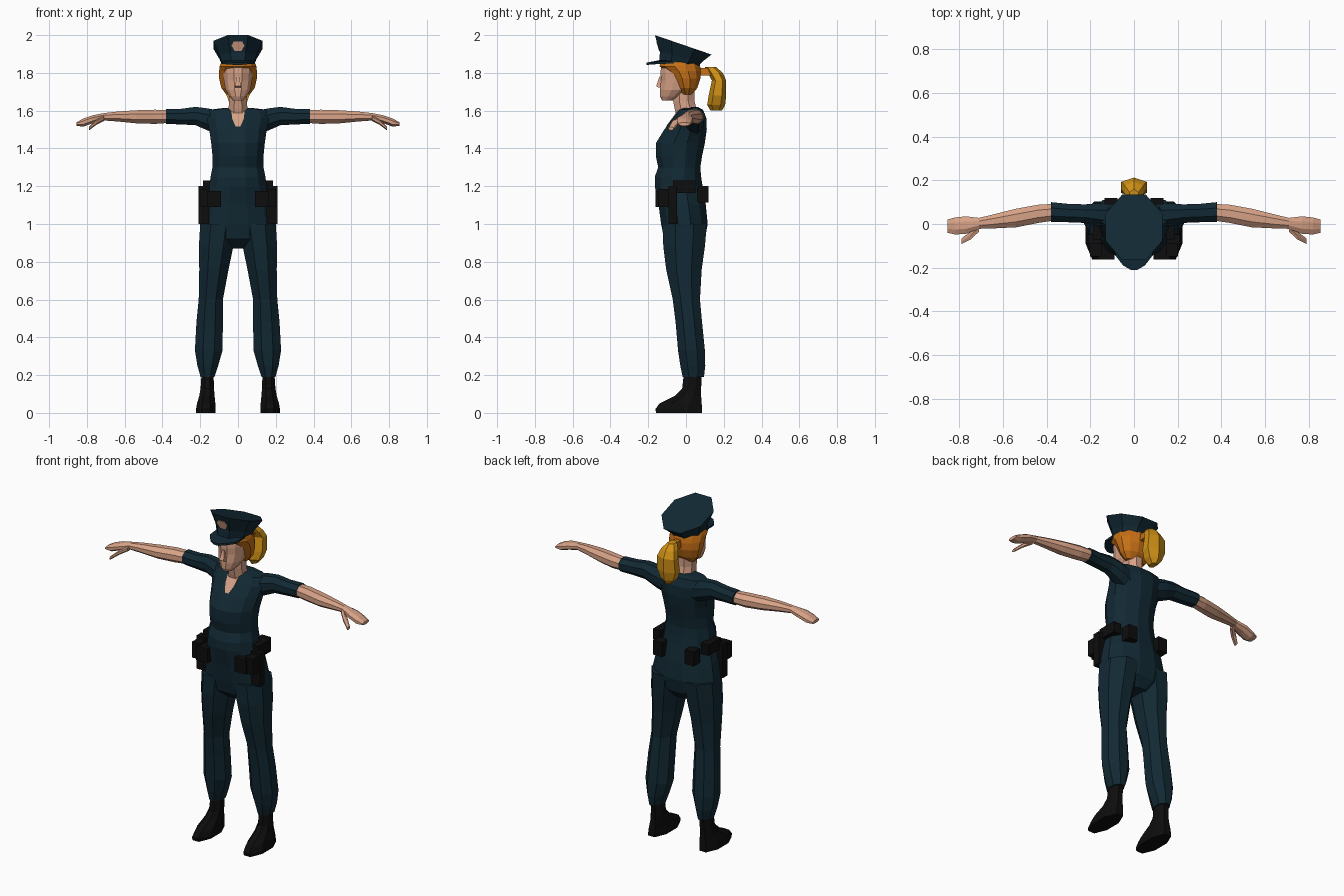
import bpy, bmesh, math


def material(name, rgb):
    m = bpy.data.materials.new(name)
    m.diffuse_color = (*rgb, 1)
    return m


NAVY = material("navy_cloth", (0.006, 0.022, 0.034))
SKIN = material("skin", (0.68, 0.36, 0.24))
BLACK = material("black_leather", (0.004, 0.004, 0.004))
ORANGE = material("orange_hair", (0.56, 0.16, 0.008))
GOLD = material("golden_ponytail", (0.62, 0.28, 0.008))


def ring(a0, a1, b0, b1, n):
    """n-sided ring of (a, b) pairs filling the given box."""
    t = [math.pi / n + 2 * math.pi * i / n for i in range(n)]
    ca, sa = max(abs(math.cos(v)) for v in t), max(abs(math.sin(v)) for v in t)
    return [((a0 + a1) / 2 + (a1 - a0) / 2 * math.cos(v) / ca,
             (b0 + b1) / 2 + (b1 - b0) / 2 * math.sin(v) / sa) for v in t]


def up(rows, n):
    """Rings stacked in z from rows of z, x0, x1, y0, y1."""
    return [[(x, y, z) for x, y in ring(x0, x1, y0, y1, n)] for z, x0, x1, y0, y1 in rows]


def centred(rows, n):
    return up([(z, -w, w, f, b) for z, w, f, b in rows], n)


def along(rows, n):
    """Rings spaced in x from rows of x, y0, y1, z0, z1."""
    return [[(x, y, z) for y, z in ring(y0, y1, z0, z1, n)] for x, y0, y1, z0, z1 in rows]


def tilted(rows, n):
    """Centred rings whose height runs from zf at the front to zb at the back."""
    return [[(x, y, zf + (zb - zf) * (y - f) / (b - f)) for x, y in ring(-w, w, f, b, n)]
            for w, f, b, zf, zb in rows]


def loft(name, rings, mat, mirror=False):
    bm = bmesh.new()
    for s in ((1, -1) if mirror else (1,)):
        vs = [[bm.verts.new((s * x, y, z)) for x, y, z in r] for r in rings]
        for p, q in zip(vs, vs[1:]):
            for i in range(len(p)):
                j = (i + 1) % len(p)
                bm.faces.new((p[i], p[j], q[j], q[i]))
        bm.faces.new(vs[0])
        bm.faces.new(vs[-1])
    bmesh.ops.recalc_face_normals(bm, faces=bm.faces)
    me = bpy.data.meshes.new(name)
    bm.to_mesh(me)
    bm.free()
    me.materials.append(mat)
    ob = bpy.data.objects.new(name, me)
    bpy.context.collection.objects.link(ob)
    return ob


def plate(name, pts, shift, mat):
    """Thin slab: an outline and its copy moved by shift."""
    back = [tuple(c + d for c, d in zip(p, shift)) for p in pts]
    return loft(name, [pts, back], mat)


# Shirt and hips
loft("torso", centred([
    (0.87, 0.08, -0.06, 0.06), (0.92, 0.19, -0.115, 0.10), (1.00, 0.202, -0.132, 0.115),
    (1.10, 0.182, -0.145, 0.105), (1.20, 0.152, -0.165, 0.088), (1.25, 0.145, -0.165, 0.08),
    (1.30, 0.135, -0.147, 0.076), (1.36, 0.135, -0.16, 0.085), (1.43, 0.142, -0.158, 0.10),
    (1.50, 0.152, -0.115, 0.11), (1.56, 0.165, -0.07, 0.108), (1.605, 0.15, -0.035, 0.09),
    (1.615, 0.07, -0.02, 0.07)], 12), NAVY)

# Open collar
v_neck = [(-0.036, -0.042, 1.603), (-0.03, -0.077, 1.555), (-0.012, -0.107, 1.515),
          (0.012, -0.107, 1.515), (0.03, -0.077, 1.555), (0.036, -0.042, 1.603)]
plate("open_collar", v_neck, (0, 0.008, 0), SKIN)

# Trousers
loft("trouser_legs", up([
    (1.00, 0.005, 0.20, -0.125, 0.11), (0.88, 0.025, 0.207, -0.12, 0.10),
    (0.76, 0.05, 0.205, -0.105, 0.083), (0.60, 0.08, 0.208, -0.07, 0.074),
    (0.48, 0.08, 0.22, -0.055, 0.085), (0.33, 0.082, 0.228, -0.042, 0.10),
    (0.25, 0.105, 0.215, -0.03, 0.102), (0.19, 0.125, 0.198, -0.018, 0.095)], 8), NAVY, True)

# Boots
loft("boots", up([
    (0.22, 0.13, 0.192, -0.01, 0.085), (0.13, 0.127, 0.198, -0.02, 0.08),
    (0.09, 0.124, 0.205, -0.06, 0.08), (0.05, 0.12, 0.217, -0.14, 0.083),
    (0.02, 0.118, 0.222, -0.162, 0.085), (0.0, 0.12, 0.222, -0.158, 0.085)], 8), BLACK, True)

# Sleeves, arms and hands
loft("sleeves", along([
    (0.10, -0.02, 0.09, 1.47, 1.60), (0.16, -0.01, 0.095, 1.495, 1.612),
    (0.225, 0.005, 0.09, 1.523, 1.62), (0.30, 0.008, 0.092, 1.527, 1.61),
    (0.38, 0.01, 0.10, 1.53, 1.608)], 8), NAVY, True)
loft("arms", along([
    (0.37, 0.015, 0.092, 1.535, 1.603), (0.44, 0.005, 0.088, 1.53, 1.605),
    (0.54, -0.015, 0.07, 1.533, 1.602), (0.64, -0.02, 0.045, 1.543, 1.595),
    (0.71, -0.022, 0.028, 1.548, 1.587), (0.77, -0.045, 0.035, 1.533, 1.575),
    (0.82, -0.048, 0.03, 1.515, 1.558), (0.855, -0.04, 0.02, 1.52, 1.538)], 8), SKIN, True)
loft("thumbs", along([
    (0.71, -0.035, 0.0, 1.545, 1.575), (0.75, -0.072, -0.035, 1.525, 1.552),
    (0.79, -0.092, -0.066, 1.495, 1.515)], 6), SKIN, True)

# Neck, head and nose
loft("neck", centred([
    (1.57, 0.06, -0.05, 0.07), (1.61, 0.05, -0.06, 0.055),
    (1.65, 0.047, -0.068, 0.045), (1.72, 0.047, -0.07, 0.045)], 8), SKIN)
loft("head", centred([
    (1.655, 0.028, -0.128, -0.07), (1.675, 0.045, -0.138, -0.02), (1.71, 0.066, -0.138, 0.03),
    (1.76, 0.075, -0.132, 0.055), (1.80, 0.078, -0.135, 0.06), (1.86, 0.078, -0.13, 0.06)], 12), SKIN)
loft("nose", centred([
    (1.722, 0.016, -0.145, -0.12), (1.73, 0.015, -0.158, -0.12),
    (1.782, 0.007, -0.14, -0.12)], 4), SKIN)

# Hair and ponytail
loft("hair", centred([
    (1.685, 0.062, -0.02, 0.03), (1.72, 0.088, -0.05, 0.06), (1.77, 0.10, -0.075, 0.076),
    (1.81, 0.10, -0.105, 0.078), (1.835, 0.097, -0.14, 0.075), (1.86, 0.088, -0.135, 0.065)], 12), ORANGE)
loft("hair_tie", up([(1.785, -0.022, 0.022, 0.06, 0.16), (1.825, -0.018, 0.018, 0.06, 0.14)], 4), ORANGE)
loft("ponytail", centred([
    (1.60, 0.018, 0.13, 0.19), (1.63, 0.042, 0.112, 0.207), (1.68, 0.06, 0.12, 0.213),
    (1.76, 0.056, 0.137, 0.213), (1.80, 0.042, 0.115, 0.195), (1.83, 0.02, 0.10, 0.16)], 6), GOLD)

# Peaked cap with brim and badge
loft("cap", tilted([
    (0.085, -0.142, 0.065, 1.862, 1.833), (0.098, -0.138, 0.085, 1.91, 1.858),
    (0.13, -0.165, 0.135, 2.0, 1.897)], 8), NAVY)
brim = [(-0.09, -0.06, 1.85), (-0.085, -0.145, 1.847), (-0.05, -0.19, 1.846), (-0.015, -0.21, 1.842),
        (0.015, -0.21, 1.842), (0.05, -0.19, 1.846), (0.085, -0.145, 1.847), (0.09, -0.06, 1.85),
        (0, -0.06, 1.87)]
plate("cap_brim", brim, (0, 0, 0.012), NAVY)
badge = [(x, -0.141 - (z - 1.91) * 0.3, z) for x, z in
         ((-0.018, 1.915), (-0.034, 1.945), (-0.022, 1.966), (0.022, 1.966), (0.034, 1.945), (0.018, 1.915))]
plate("cap_badge", badge, (0, 0.008, 0), SKIN)

# Belt gear: z bottom, z top, x range, y range
for name, z0, z1, x0, x1, y0, y1 in (
        ("front_pouches", 1.09, 1.175, 0.09, 0.165, -0.162, -0.09),
        ("side_pouches", 1.09, 1.185, 0.15, 0.202, -0.148, -0.08),
        ("holsters", 1.00, 1.20, 0.15, 0.21, -0.092, -0.048),
        ("holster_grips", 1.165, 1.23, 0.135, 0.185, -0.07, 0.05),
        ("back_pouches", 1.115, 1.20, 0.075, 0.135, 0.06, 0.12)):
    loft(name, up([(z0, x0, x1, y0, y1), (z1, x0, x1, y0, y1)], 4), BLACK, True)
